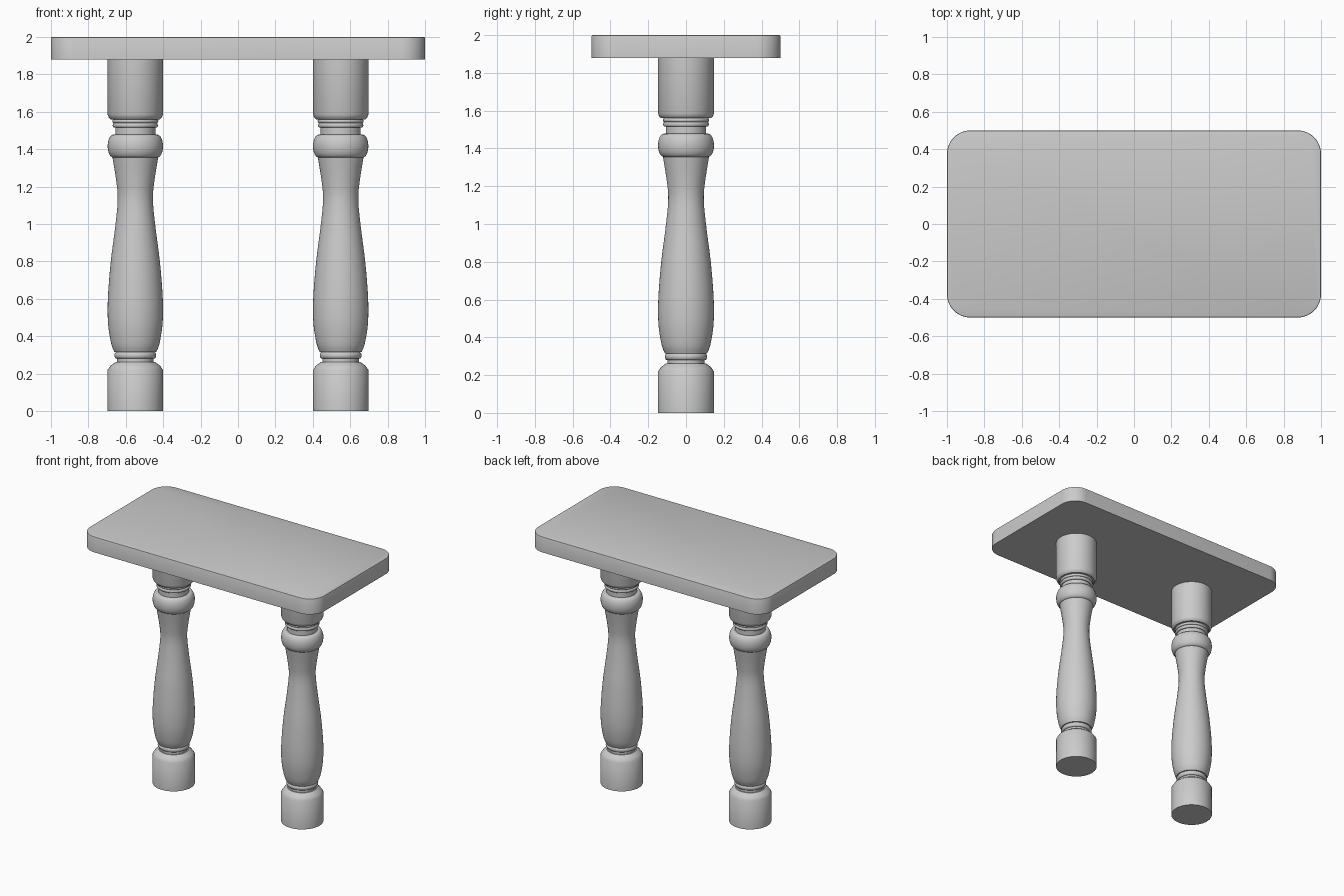
import bpy, bmesh, math

if "Cube" in bpy.data.objects:
    bpy.data.objects.remove(bpy.data.objects["Cube"])

SEGMENTS = 48


def smooth(obj, angle=35):
    bpy.ops.object.select_all(action='DESELECT')
    obj.select_set(True)
    bpy.context.view_layer.objects.active = obj
    bpy.ops.object.shade_smooth_by_angle(angle=math.radians(angle))


def make_object(name, bm):
    bmesh.ops.recalc_face_normals(bm, faces=bm.faces)
    mesh = bpy.data.meshes.new(name)
    bm.to_mesh(mesh)
    bm.free()
    obj = bpy.data.objects.new(name, mesh)
    bpy.context.collection.objects.link(obj)
    return obj


def spline(points, steps=6):
    """Smooth Catmull-Rom curve through (r, z) points."""
    p = [points[0]] + points + [points[-1]]
    out = []
    for a, b, c, d in zip(p, p[1:], p[2:], p[3:]):
        for i in range(steps):
            t = i / steps
            out.append(tuple(0.5 * (2 * b[k] + (c[k] - a[k]) * t
                       + (2 * a[k] - 5 * b[k] + 4 * c[k] - d[k]) * t ** 2
                       + (3 * b[k] - a[k] - 3 * c[k] + d[k]) * t ** 3) for k in (0, 1)))
    return out + [points[-1]]


def bead(r, bulge, z0, z1, steps=8):
    """Half-round moulding."""
    zc, h = (z0 + z1) / 2, (z1 - z0) / 2
    angles = [math.pi * (i / steps - 0.5) for i in range(steps + 1)]
    return [(r + bulge * math.cos(a), zc + h * math.sin(a)) for a in angles]


def lathe(name, profile, x):
    bm = bmesh.new()
    verts = [bm.verts.new((r, 0, z)) for r, z in profile]
    edges = [bm.edges.new(pair) for pair in zip(verts, verts[1:])]
    bmesh.ops.spin(bm, geom=verts + edges, axis=(0, 0, 1), cent=(0, 0, 0),
                   angle=math.tau, steps=SEGMENTS)
    bmesh.ops.remove_doubles(bm, verts=bm.verts, dist=1e-4)
    obj = make_object(name, bm)
    obj.location.x = x
    smooth(obj)
    return obj


# Turned leg profile, from foot to top block
foot = [(0, 0), (0.148, 0), (0.148, 0.22), (0.132, 0.243), (0.105, 0.262), (0.098, 0.262), (0.098, 0.28)]
lower_ring = bead(0.1, 0.012, 0.28, 0.315)
vase = spline([(0.112, 0.315), (0.129, 0.36), (0.144, 0.45), (0.148, 0.54), (0.144, 0.65),
               (0.130, 0.81), (0.107, 0.99), (0.094, 1.13), (0.102, 1.23), (0.122, 1.355)])
bulb = bead(0.118, 0.03, 1.355, 1.478, 12)
neck = [(0.107, 1.478), (0.107, 1.515)]
upper_ring = bead(0.112, 0.009, 1.515, 1.54) + bead(0.115, 0.008, 1.54, 1.56)
block = [(0.132, 1.56), (0.142, 1.57), (0.148, 1.585), (0.148, 1.88), (0, 1.88)]
leg_profile = foot + lower_ring + vase + bulb + neck + upper_ring + block

for name, x in (("left_leg", -0.549), ("right_leg", 0.549)):
    lathe(name, leg_profile, x)

# Table top: rounded rectangle slab
R = 0.125
bm = bmesh.new()
outline = []
for k, (sx, sy) in enumerate([(1, 1), (-1, 1), (-1, -1), (1, -1)]):
    for i in range(13):
        a = math.pi / 2 * (k + i / 12)
        outline.append(bm.verts.new((sx * (1 - R) + R * math.cos(a),
                                     sy * (0.5 - R) + R * math.sin(a), 1.88)))
base = bm.faces.new(outline)
top = bmesh.ops.extrude_face_region(bm, geom=[base], use_keep_orig=True)
bmesh.ops.translate(bm, vec=(0, 0, 0.12),
                    verts=[v for v in top['geom'] if isinstance(v, bmesh.types.BMVert)])
# Slightly eased upper edge
rim = [e for e in bm.edges if all(v.co.z > 1.99 for v in e.verts)]
bmesh.ops.bevel(bm, geom=rim, offset=0.006, segments=2, profile=0.5, affect='EDGES')
smooth(make_object("table_top", bm), 30)
